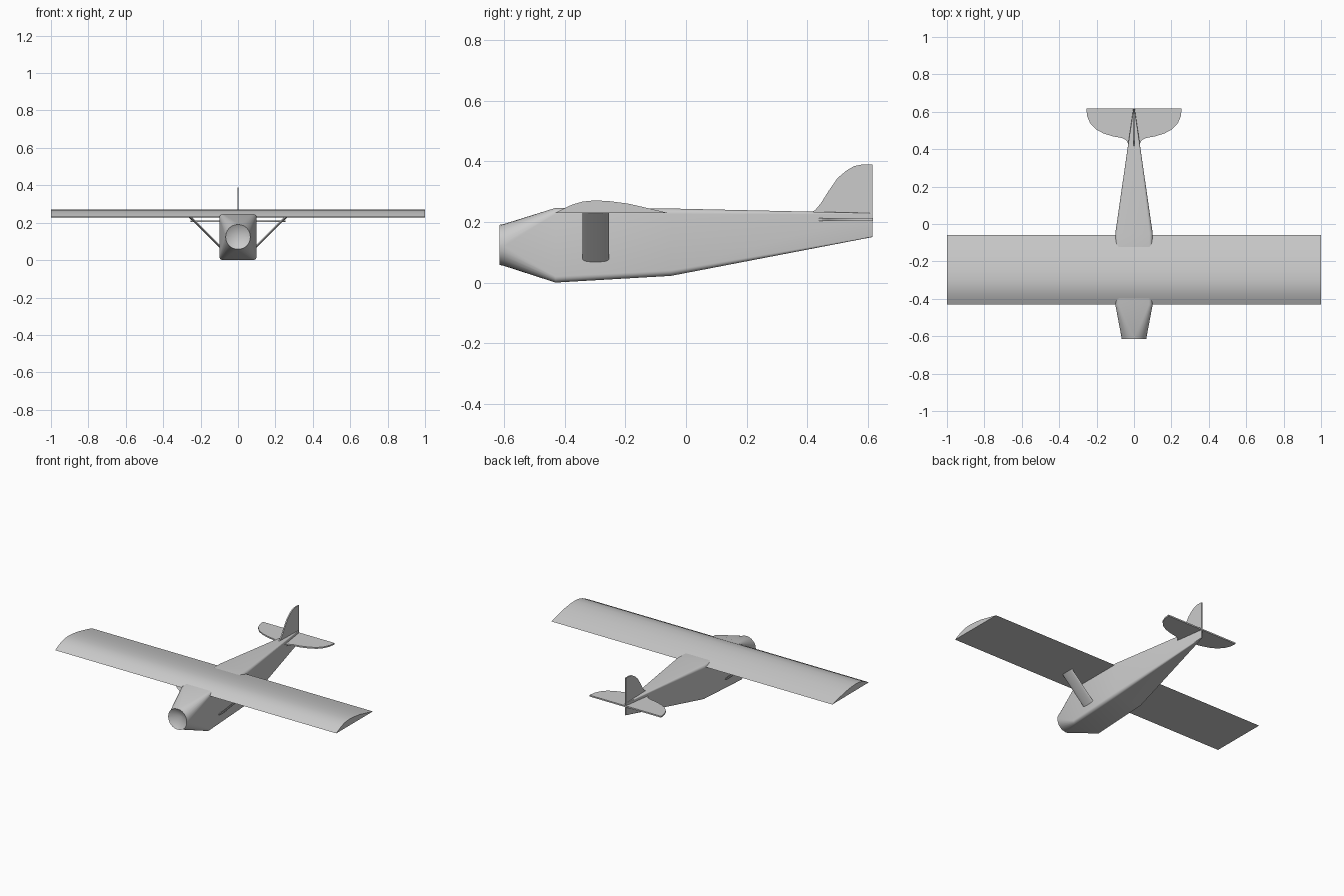
import bpy, bmesh, math
from mathutils import Vector

if "Cube" in bpy.data.objects:
    bpy.data.objects.remove(bpy.data.objects["Cube"])


def finish(name, bm, smooth=30):
    bmesh.ops.recalc_face_normals(bm, faces=bm.faces)
    me = bpy.data.meshes.new(name)
    bm.to_mesh(me)
    bm.free()
    ob = bpy.data.objects.new(name, me)
    bpy.context.collection.objects.link(ob)
    bpy.ops.object.select_all(action='DESELECT')
    ob.select_set(True)
    bpy.context.view_layer.objects.active = ob
    if smooth:
        bpy.ops.object.shade_smooth_by_angle(angle=math.radians(smooth))
    return ob


def loft(bm, rings, cap_start=True):
    loops = [[bm.verts.new(p) for p in r] for r in rings]
    n = len(loops[0])
    for a, b in zip(loops, loops[1:]):
        for i in range(n):
            j = (i + 1) % n
            bm.faces.new((a[i], a[j], b[j], b[i]))
    if cap_start:
        bm.faces.new(loops[0])
    bm.faces.new(loops[-1])
    return loops


def section(y, hw, z0, z1, r, steps=6):
    # rounded rectangle across the body
    pts = []
    corners = ((hw - r, z1 - r), (r - hw, z1 - r), (r - hw, z0 + r), (hw - r, z0 + r))
    for k, (cx, cz) in enumerate(corners):
        for s in range(steps + 1):
            a = math.pi / 2 * (k + s / steps)
            # tiny inset keeps every corner distinct on the round nose
            pts.append((cx + r * math.cos(a), y, cz + r * math.sin(a)))
    return pts


# Fuselage with a hollow conical nose opening
bm = bmesh.new()
loops = loft(bm, [
    section(-0.615, 0.066, 0.058, 0.190, 0.064),
    section(-0.600, 0.068, 0.055, 0.193, 0.064),
    section(-0.430, 0.100, 0.000, 0.246, 0.020),
    section(-0.050, 0.100, 0.022, 0.244, 0.018),
    section(0.615, 0.004, 0.150, 0.229, 0.003),
], cap_start=False)
apex = bm.verts.new((0, -0.575, 0.125))
ring = loops[0]
for i in range(len(ring)):
    bm.faces.new((ring[i], apex, ring[(i + 1) % len(ring)]))
finish("fuselage", bm)

# Wing: flat-bottomed aerofoil from tip to tip
foil = [(-0.430, 0.230), (-0.405, 0.243), (-0.375, 0.257), (-0.340, 0.267),
        (-0.300, 0.271), (-0.250, 0.268), (-0.190, 0.260), (-0.120, 0.244),
        (-0.058, 0.229)]
bm = bmesh.new()
loft(bm, [[(x, y, z) for y, z in foil] for x in (-1, 1)])
finish("wing", bm)

# Wing struts: slim streamlined bars
for side, label in ((-1, "left"), (1, "right")):
    bm = bmesh.new()
    rings = []
    for x, z in ((0.09, 0.066), (0.258, 0.232)):
        rings.append([(side * (x + 0.006 * math.sin(a) * 0.7),
                       -0.2975 + 0.0435 * math.cos(a),
                       z - 0.006 * math.sin(a) * 0.7)
                      for a in (2 * math.pi * i / 16 for i in range(16))])
    loft(bm, rings)
    finish(label + "_wing_strut", bm)

# Tailplane: rounded outline mirrored about the centre
half = [(0.022, 0.400), (0.030, 0.428), (0.042, 0.448), (0.065, 0.460),
        (0.115, 0.469), (0.165, 0.485), (0.205, 0.507), (0.235, 0.540),
        (0.250, 0.575), (0.255, 0.617)]
outline = half + [(-x, y) for x, y in reversed(half)]
bm = bmesh.new()
loft(bm, [[(x, y, z) for x, y in outline] for z in (0.203, 0.212)])
finish("tailplane", bm)

# Upright fin
fin = [(0.405, 0.228), (0.425, 0.238), (0.445, 0.262), (0.470, 0.302),
       (0.500, 0.345), (0.530, 0.370), (0.555, 0.384), (0.580, 0.389),
       (0.615, 0.389), (0.615, 0.155), (0.560, 0.170), (0.405, 0.205)]
bm = bmesh.new()
loft(bm, [[(x, y, z) for y, z in fin] for x in (-0.004, 0.004)])
finish("tail_fin", bm)
